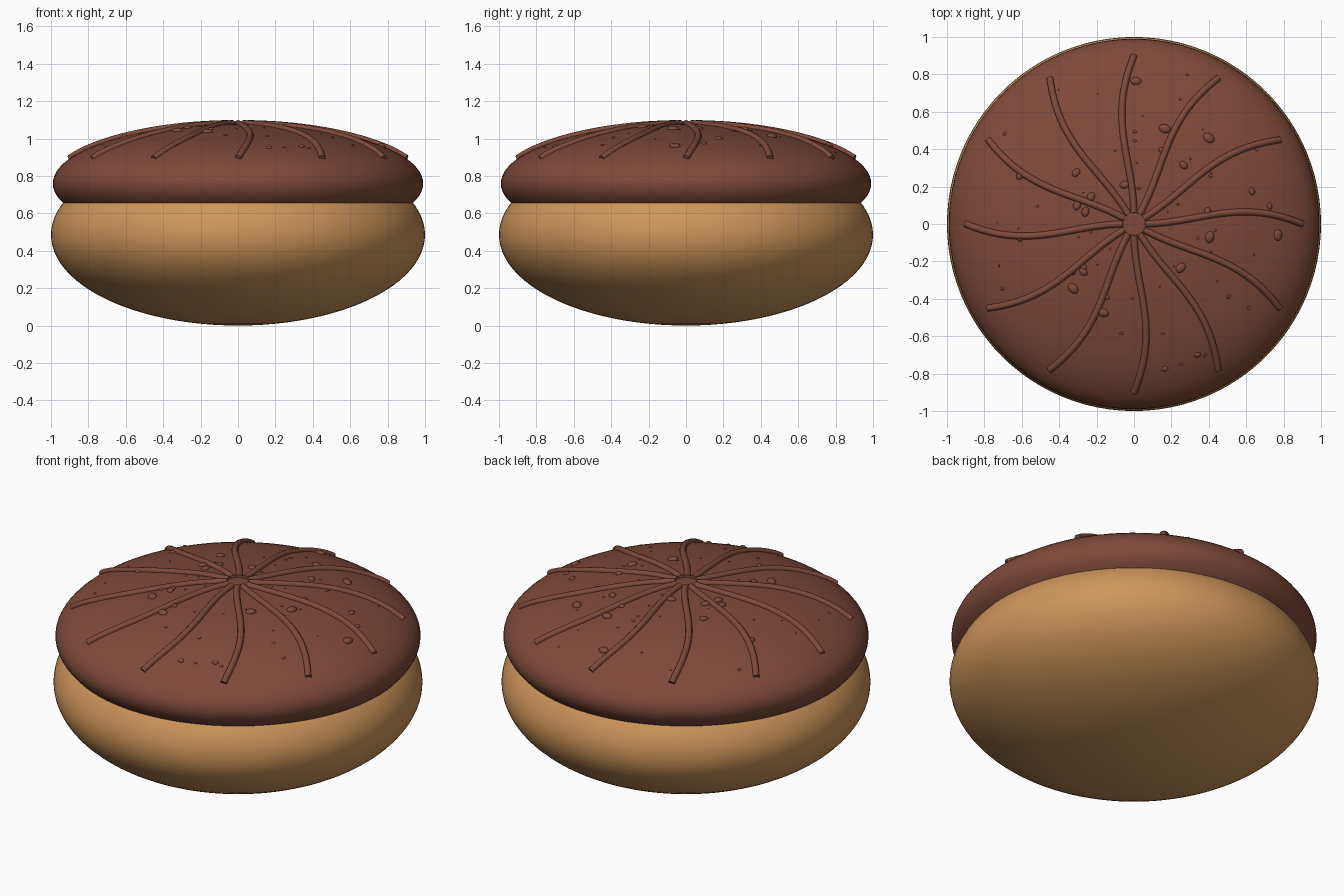
import bpy
import bmesh
import random
from math import sin, cos, pi, sqrt, radians
from mathutils import Matrix, Vector

cube = bpy.data.objects.get("Cube")
if cube:
    bpy.data.objects.remove(cube, do_unlink=True)

GLAZE_R, GLAZE_H, GLAZE_Z, RIM_Z = 0.99, 0.32, 0.76, 0.655


def material(name, colour):
    mat = bpy.data.materials.new(name)
    mat.use_nodes = True
    mat.diffuse_color = (*colour, 1)
    bsdf = mat.node_tree.nodes["Principled BSDF"]
    bsdf.inputs["Base Color"].default_value = (*colour, 1)
    bsdf.inputs["Roughness"].default_value = 0.6
    return mat


def add_object(name, bm, mat):
    bmesh.ops.recalc_face_normals(bm, faces=bm.faces)
    mesh = bpy.data.meshes.new(name)
    bm.to_mesh(mesh)
    bm.free()
    mesh.materials.append(mat)
    obj = bpy.data.objects.new(name, mesh)
    bpy.context.collection.objects.link(obj)
    bpy.ops.object.select_all(action="DESELECT")
    obj.select_set(True)
    bpy.context.view_layer.objects.active = obj
    bpy.ops.object.shade_smooth_by_angle(angle=radians(40))
    return obj


def ellipsoid(radius, height, z):
    bm = bmesh.new()
    shape = Matrix.Translation((0, 0, z)) @ Matrix.Diagonal((radius, radius, height, 1))
    bmesh.ops.create_uvsphere(bm, u_segments=96, v_segments=48, radius=1, matrix=shape)
    return bm


def on_glaze(x, y, lift=0.0):
    """Point on the glaze dome above (x, y)."""
    z = GLAZE_Z + GLAZE_H * sqrt(1 - (x * x + y * y) / GLAZE_R ** 2)
    return Vector((x, y, z + lift))


def glaze_normal(p):
    return Vector((p.x / GLAZE_R ** 2, p.y / GLAZE_R ** 2,
                   (p.z - GLAZE_Z) / GLAZE_H ** 2)).normalized()


bun_mat = material("golden bun", (0.62, 0.305, 0.103))
glaze_mat = material("chocolate glaze", (0.21, 0.068, 0.04))

# Bun body
add_object("bun", ellipsoid(1, 0.485, 0.485), bun_mat)

# Glaze cap, cut flat along its lower rim
bm = ellipsoid(GLAZE_R, GLAZE_H, GLAZE_Z)
bmesh.ops.bisect_plane(bm, geom=bm.verts[:] + bm.edges[:] + bm.faces[:],
                       plane_co=(0, 0, RIM_Z), plane_no=(0, 0, -1), clear_outer=True)
bmesh.ops.holes_fill(bm, edges=[e for e in bm.edges if e.is_boundary], sides=0)
add_object("glaze", bm, glaze_mat)

# Twelve curved icing strands radiating from the middle
STEPS, SIDES, TUBE = 28, 12, 0.018
bm = bmesh.new()
for i in range(12):
    path = []
    for s in range(STEPS + 1):
        t = s / STEPS
        r = 0.06 + 0.84 * t
        a = i * pi / 6 + 0.12 * sin(pi * t)
        path.append(on_glaze(r * cos(a), r * sin(a), 0.001))
    rings = []
    for s, p in enumerate(path):
        along = (path[min(s + 1, STEPS)] - path[max(s - 1, 0)]).normalized()
        side = along.cross(glaze_normal(p)).normalized()
        up = side.cross(along)
        rings.append([bm.verts.new(p + TUBE * (cos(k * 2 * pi / SIDES) * side
                                               + sin(k * 2 * pi / SIDES) * up))
                      for k in range(SIDES)])
    for a_ring, b_ring in zip(rings, rings[1:]):
        for k in range(SIDES):
            n = (k + 1) % SIDES
            bm.faces.new((a_ring[k], a_ring[n], b_ring[n], b_ring[k]))
    bm.faces.new(rings[0])
    bm.faces.new(rings[-1])
add_object("icing_strands", bm, glaze_mat)

# Flattened crumbs: larger ones placed, fine ones scattered
random.seed(4)
crumbs = [
    (.01, .765, .03), (.165, .51, .032), (.4, .46, .033), (.265, .315, .025),
    (.63, .175, .022), (.725, .095, .018), (.77, -.06, .03), (.405, -.07, .032),
    (.395, .065, .025), (.25, -.235, .03), (.34, -.7, .018), (.165, -.775, .018),
    (-.165, -.475, .03), (-.325, -.345, .032), (-.27, -.255, .025), (-.27, -.23, .02),
    (-.33, -.255, .02), (-.61, -.07, .025), (-.61, .26, .025), (-.31, .275, .025),
    (-.305, .1, .027), (-.26, .065, .027), (-.05, .21, .027), (-.23, .145, .027),
    (.15, .395, .02), (-.15, -.39, .02),
]
for _ in range(50):
    r, a = random.uniform(0.15, 0.85), random.uniform(0, 2 * pi)
    crumbs.append((r * cos(a), r * sin(a), random.uniform(0.005, 0.011)))
bm = bmesh.new()
for x, y, size in crumbs:
    p = on_glaze(x, y)
    tilt = glaze_normal(p).to_track_quat("Z", "Y").to_matrix().to_4x4()
    shape = Matrix.Translation(p) @ tilt @ Matrix.Diagonal((size, size * 0.75, size * 0.5, 1))
    bmesh.ops.create_uvsphere(bm, u_segments=12, v_segments=8, radius=1, matrix=shape)
add_object("crumbs", bm, glaze_mat)
